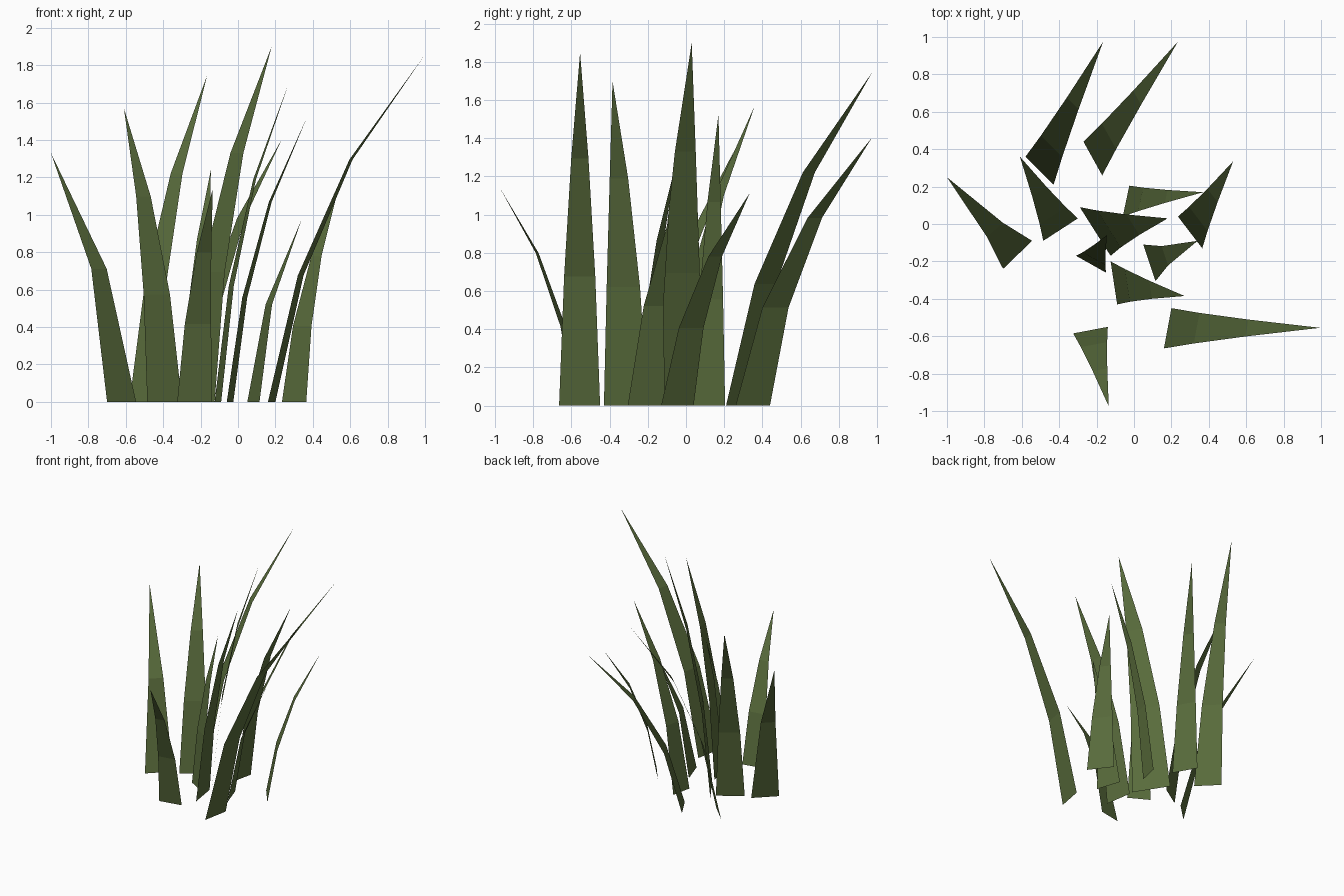
import bpy
from mathutils import Vector

if "Cube" in bpy.data.objects:
    bpy.data.objects.remove(bpy.data.objects["Cube"])

mat = bpy.data.materials.new("grass_green")
mat.diffuse_color = (0.10, 0.15, 0.045, 1)
mat.use_nodes = True
mat.node_tree.nodes["Principled BSDF"].inputs["Base Color"].default_value = mat.diffuse_color

# (t along lean, width factor, height fraction) of the rings between base and tip
LONG = [(0, 1, 0), (0.19, 0.76, 0.365), (0.52, 0.42, 0.70)]
SHORT = [(0, 1, 0), (0.32, 0.53, 0.535)]


def blade(i, a, b, tip, rings):
    """Flat tapering blade: base edge a-b on the ground, bending out to the tip."""
    a, b, tip = Vector((*a, 0)), Vector((*b, 0)), Vector(tip)
    mid, half = (a + b) / 2, (b - a) / 2
    lean = Vector((tip.x, tip.y, 0)) - mid
    # keep every face turned towards the side the blade leans to
    if half.cross(Vector((0, 0, 1))).dot(lean) < 0:
        half = -half
    verts = []
    for t, w, h in rings:
        c = mid + lean * t + Vector((0, 0, tip.z * h))
        verts += [c - half * w, c + half * w]
    verts.append(tip)
    n = len(rings)
    faces = [(2 * k, 2 * k + 1, 2 * k + 3, 2 * k + 2) for k in range(n - 1)]
    faces.append((2 * n - 2, 2 * n - 1, 2 * n))
    me = bpy.data.meshes.new(f"grass_blade_{i}")
    me.from_pydata(verts, [], faces)
    me.materials.append(mat)
    bpy.context.collection.objects.link(bpy.data.objects.new(f"grass_blade_{i}", me))


# base corner, base corner, tip, rings
BLADES = [
    # back blades
    ((-0.58, 0.36), (-0.43, 0.21), (-0.165, 0.975, 1.745), LONG),
    ((-0.27, 0.44), (-0.17, 0.26), (0.235, 0.975, 1.405), LONG),
    # left blades
    ((-0.485, -0.09), (-0.30, 0.03), (-0.61, 0.36, 1.57), LONG),
    ((-0.70, -0.24), (-0.545, -0.09), (-1.0, 0.25, 1.33), SHORT),
    # centre blades
    ((-0.06, 0.04), (-0.025, 0.205), (0.37, 0.17, 1.525), LONG),
    ((-0.29, 0.09), (-0.125, -0.17), (0.18, 0.03, 1.90), LONG),
    ((-0.31, -0.17), (-0.15, -0.26), (-0.145, -0.06, 1.24), LONG),
    ((0.05, -0.11), (0.115, -0.305), (0.34, -0.09, 0.975), SHORT),
    ((-0.125, -0.20), (-0.09, -0.43), (0.27, -0.385, 1.70), LONG),
    # right blades
    ((0.235, 0.04), (0.365, -0.13), (0.53, 0.335, 1.115), LONG),
    ((0.16, -0.665), (0.20, -0.45), (0.995, -0.555, 1.85), LONG),
    # front blade
    ((-0.325, -0.585), (-0.14, -0.55), (-0.135, -0.975, 1.14), LONG),
]
for i, spec in enumerate(BLADES, 1):
    blade(i, *spec)
